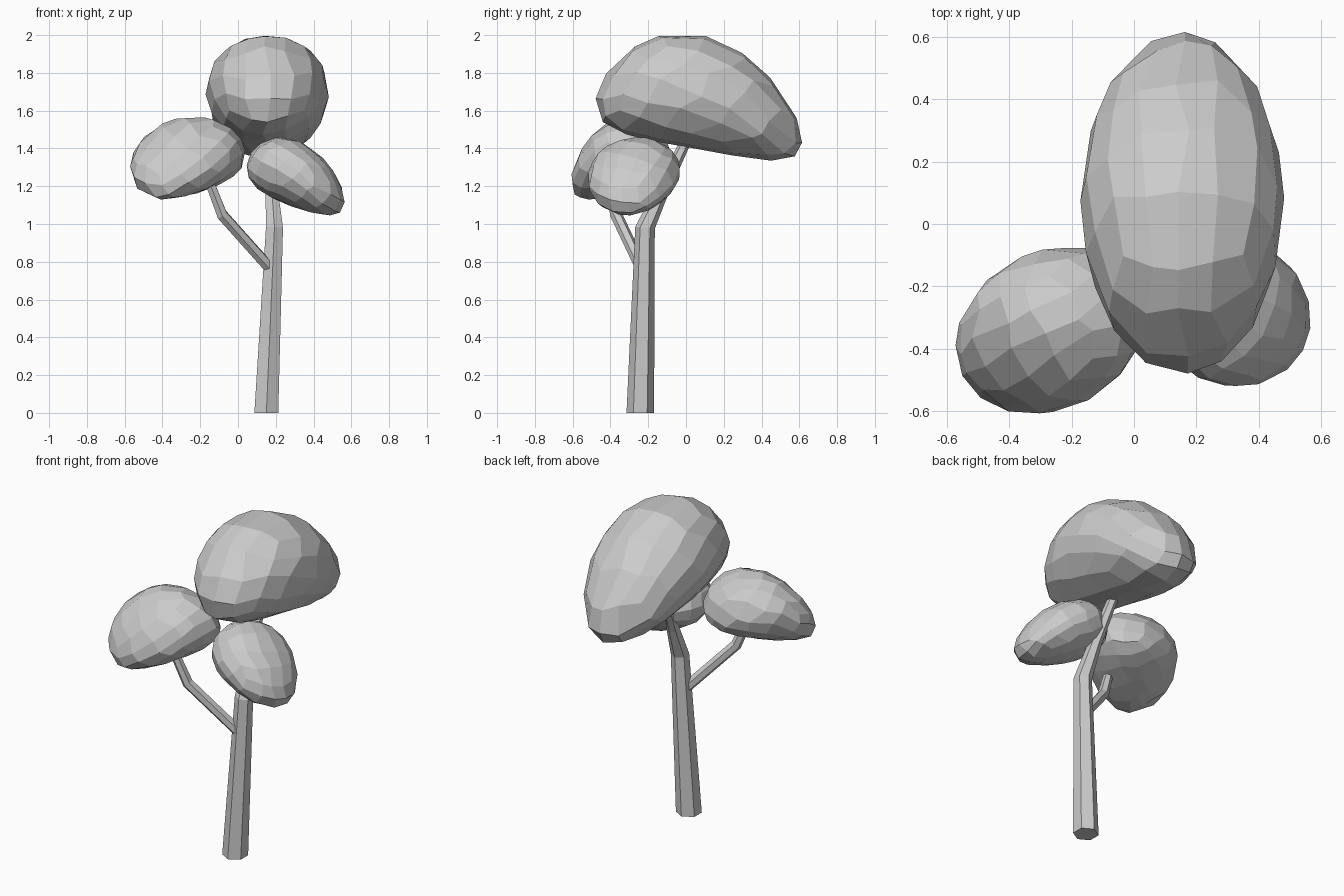
import bpy, bmesh, math, random
from mathutils import Vector, Matrix

if "Cube" in bpy.data.objects:
    bpy.data.objects.remove(bpy.data.objects["Cube"])

random.seed(4)
UP = Vector((0, 0, 1))


def add_object(name, bm):
    bmesh.ops.recalc_face_normals(bm, faces=bm.faces)
    mesh = bpy.data.meshes.new(name)
    bm.to_mesh(mesh)
    bm.free()
    bpy.context.collection.objects.link(bpy.data.objects.new(name, mesh))


def limb(name, path, radii, flat_base=False):
    """Tapered six-sided tube along a path, closed at both ends."""
    pts = [Vector(p) for p in path]
    bm = bmesh.new()
    rings = []
    for i, (p, r) in enumerate(zip(pts, radii)):
        a, b = pts[max(i - 1, 0)], pts[min(i + 1, len(pts) - 1)]
        q = UP.rotation_difference(UP if flat_base and i == 0 else b - a)
        rings.append([bm.verts.new(p + q @ Vector((r * math.sin(k * math.pi / 3),
                                                   r * math.cos(k * math.pi / 3), 0)))
                      for k in range(6)])
    for lo, hi in zip(rings, rings[1:]):
        for k in range(6):
            n = (k + 1) % 6
            bm.faces.new((lo[k], lo[n], hi[n], hi[k]))
    bm.faces.new(rings[0])
    bm.faces.new(rings[-1])
    add_object(name, bm)


def crown(name, centre, radii, angle, droop, peak, droop_angle):
    """Faceted ellipsoid with its long axis at one heading, drooping along another."""
    bm = bmesh.new()
    bmesh.ops.create_cube(bm, size=2)
    bmesh.ops.subdivide_edges(bm, edges=bm.edges[:], cuts=3, use_grid_fill=True)
    tilt = Matrix.Rotation(math.radians(25), 3, 'Y')
    turn = Matrix.Rotation(math.radians(angle), 3, 'Z')
    h = math.radians(droop_angle)
    heading = Vector((math.cos(h), math.sin(h), 0))
    for v in bm.verts:
        u = Vector([math.tan(c * math.pi / 4) + random.uniform(-.08, .08) for c in v.co])
        u = tilt @ u.normalized() * 1.015
        p = turn @ Vector([a * r for a, r in zip(u, radii)])
        p.z -= droop * (p.dot(heading) - peak) ** 2
        v.co = Vector(centre) + p
    add_object(name, bm)


# Trunk with its bent upper part, and the side branch
limb("trunk", [(.15, -.242, 0), (.193, -.217, .98), (.178, -.125, 1.18), (.145, .005, 1.45)],
     [.073, .052, .037, .028], True)
limb("side_branch", [(.17, -.235, .765), (-.085, -.37, 1.05), (-.15, -.4, 1.22)],
     [.032, .032, .027])

# Three leaf masses
crown("top_foliage", (.155, .067, 1.715), (.54, .322, .3), 90, .53, -.17, 90)
crown("left_foliage", (-.265, -.34, 1.375), (.315, .25, .197), 208, 1.1, -.1, 247)
crown("right_foliage", (.305, -.275, 1.3), (.265, .235, .178), -30, .85, -.2, -8)
